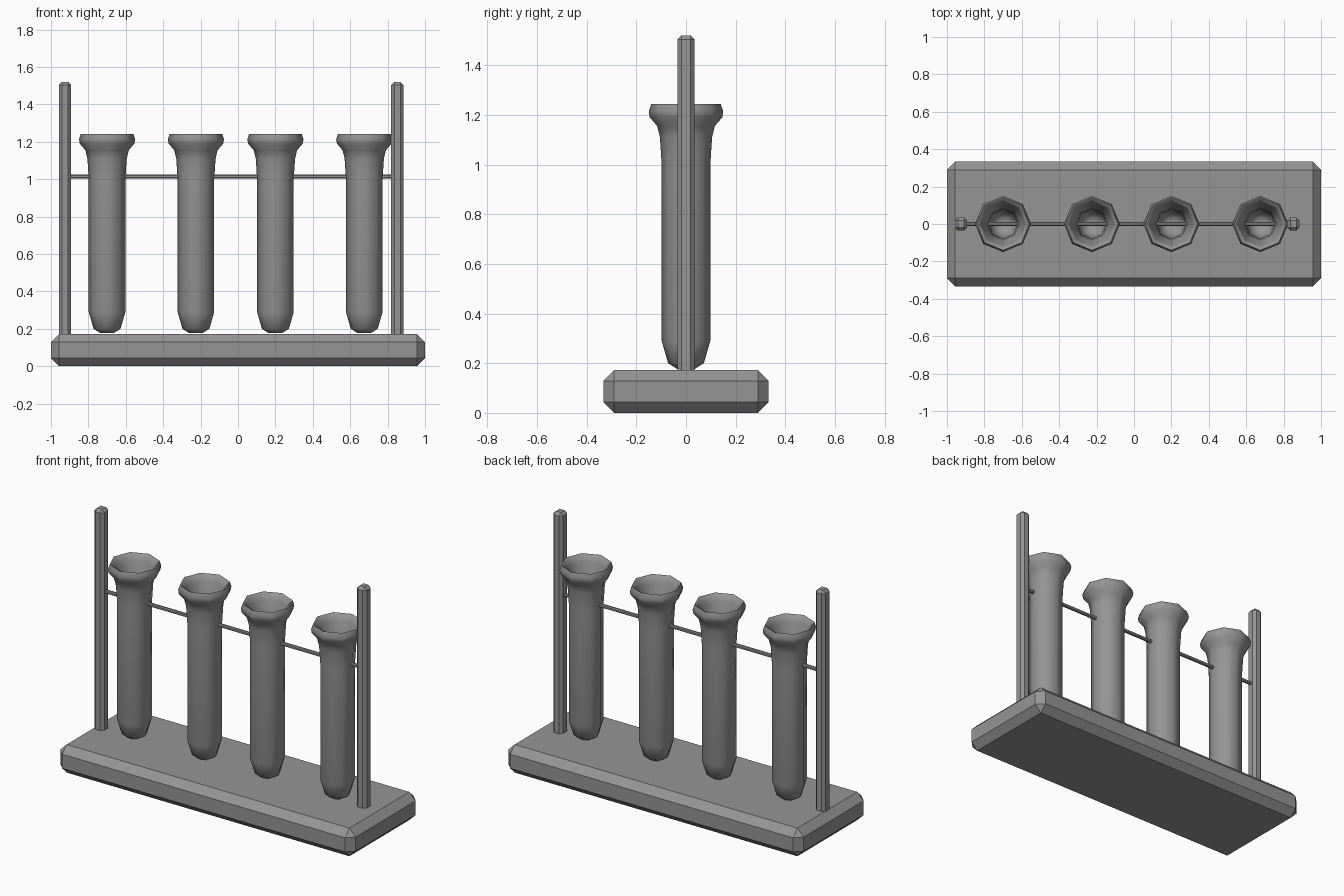
import bpy
import bmesh
from math import cos, sin, pi, radians

cube = bpy.data.objects.get("Cube")
if cube:
    bpy.data.objects.remove(cube, do_unlink=True)

# Single grey material
grey = bpy.data.materials.new("plain grey")
grey.use_nodes = True
grey.diffuse_color = (0.3, 0.3, 0.3, 1)
grey.node_tree.nodes["Principled BSDF"].inputs["Base Color"].default_value = grey.diffuse_color


def add_object(name, bm):
    mesh = bpy.data.meshes.new(name)
    bmesh.ops.recalc_face_normals(bm, faces=bm.faces)
    bm.to_mesh(mesh)
    bm.free()
    mesh.materials.append(grey)
    obj = bpy.data.objects.new(name, mesh)
    bpy.context.collection.objects.link(obj)
    return obj


def chamfered_box(name, center, size, chamfer):
    bm = bmesh.new()
    bmesh.ops.create_cube(bm, size=1)
    bmesh.ops.scale(bm, vec=size, verts=bm.verts)
    bmesh.ops.bevel(bm, geom=bm.edges[:], offset=chamfer, segments=1,
                    affect='EDGES')
    obj = add_object(name, bm)
    obj.location = center
    return obj


def lathe(name, profile, x, sides=8):
    bm = bmesh.new()
    rings = [[bm.verts.new((r * cos(2 * pi * i / sides),
                            r * sin(2 * pi * i / sides), z))
              for i in range(sides)] for r, z in profile]
    for low, high in zip(rings, rings[1:]):
        for i in range(sides):
            j = (i + 1) % sides
            bm.faces.new((low[i], low[j], high[j], high[i]))
    # Close the outer and inner bottoms
    bm.faces.new(rings[0])
    bm.faces.new(rings[-1])
    obj = add_object(name, bm)
    obj.location.x = x
    return obj


# Stand
chamfered_box("base", (0, 0, 0.086), (2, 0.666, 0.172), 0.043)
for side, x in (("right", -0.925), ("left", 0.852)):
    chamfered_box(side + "_post", (x, 0, 0.835), (0.066, 0.07, 1.37), 0.017)
chamfered_box("cross_rod", (-0.036, 0, 1.015), (1.76, 0.02, 0.02), 0.005)

# Tubes: up the outside, over the flared lip, down the inside
outside = [(0.035, 0.177), (0.072, 0.2), (0.098, 0.29), (0.098, 1.0),
           (0.105, 1.11), (0.116, 1.155), (0.146, 1.19), (0.15, 1.215),
           (0.14, 1.243)]
inside = [(0.127, 1.236), (0.117, 1.2), (0.098, 1.155), (0.085, 1.09),
          (0.078, 1.0), (0.077, 0.3), (0.058, 0.225), (0.03, 0.205)]
for n, x in enumerate((-0.7, -0.225, 0.2, 0.675), 1):
    tube = lathe(f"test_tube_{n}", outside + inside, x)
    bpy.ops.object.select_all(action='DESELECT')
    tube.select_set(True)
    bpy.context.view_layer.objects.active = tube
    bpy.ops.object.shade_smooth_by_angle(angle=radians(50))
